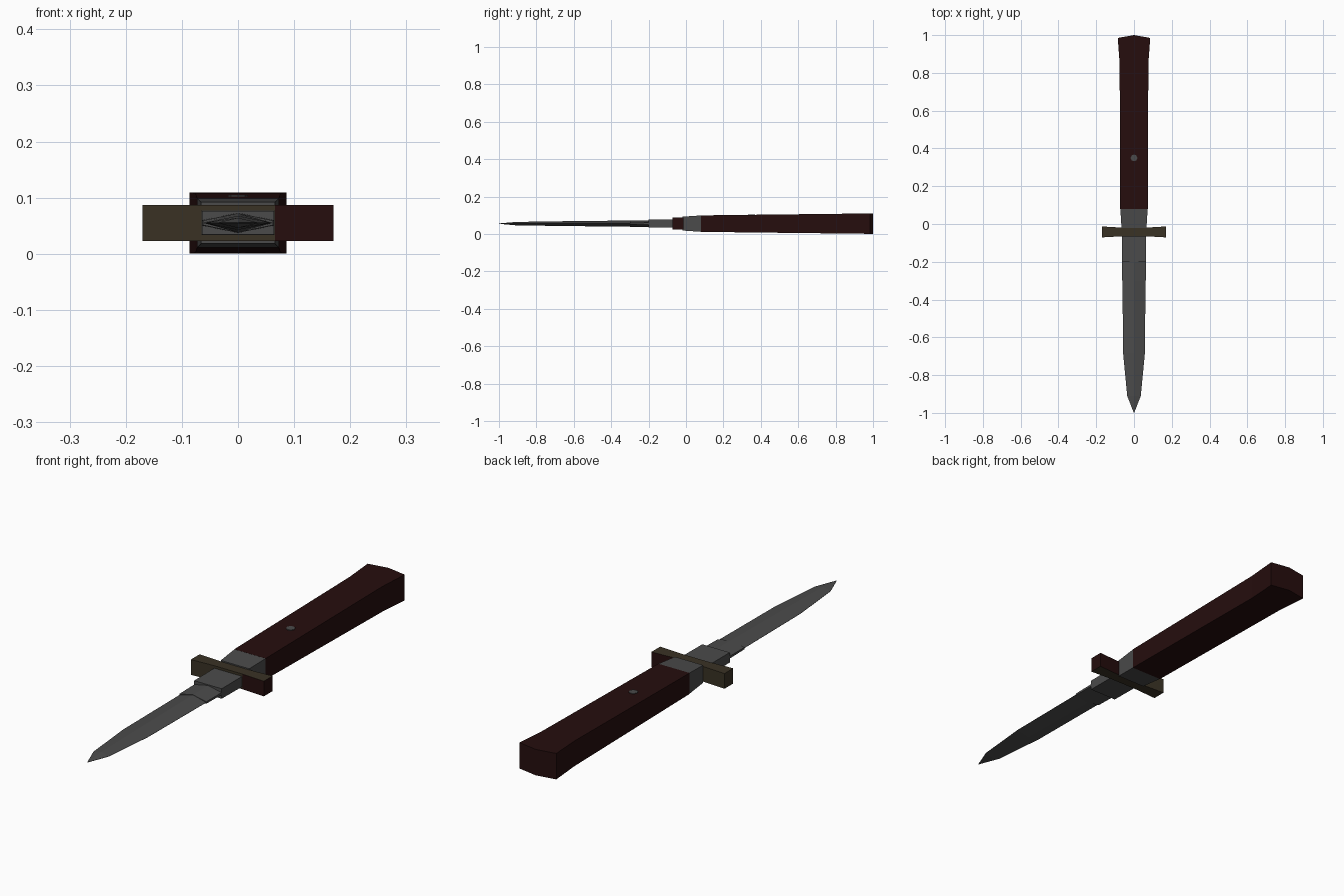
import bpy, bmesh, math

if "Cube" in bpy.data.objects:
    bpy.data.objects.remove(bpy.data.objects["Cube"])

ZC = 0.055  # height of the knife's centre plane


def material(name, rgb):
    m = bpy.data.materials.new(name)
    m.diffuse_color = (*rgb, 1)
    m.use_nodes = True
    m.node_tree.nodes["Principled BSDF"].inputs["Base Color"].default_value = m.diffuse_color
    return m


steel = material("grey steel", (0.07, 0.07, 0.07))
red = material("dark red", (0.019, 0.0042, 0.0042))
brass = material("dull brass", (0.042, 0.032, 0.018))


def loft(name, rings, mats):
    """Skin a list of equal-length rings and cap both ends."""
    bm = bmesh.new()
    loops = [[bm.verts.new(p) for p in ring] for ring in rings]
    n = len(loops[0])
    for a, b in zip(loops, loops[1:]):
        for i in range(n):
            j = (i + 1) % n
            bm.faces.new((a[i], a[j], b[j], b[i]))
    bm.faces.new(loops[0])
    bm.faces.new(loops[-1])
    bmesh.ops.remove_doubles(bm, verts=bm.verts, dist=1e-5)
    bmesh.ops.recalc_face_normals(bm, faces=bm.faces)
    me = bpy.data.meshes.new(name)
    bm.to_mesh(me)
    bm.free()
    ob = bpy.data.objects.new(name, me)
    bpy.context.collection.objects.link(ob)
    for m in mats:
        me.materials.append(m)
    return ob


def box_ring(y, w, h, bulge=0.0):
    """Rectangular section, with its middle pushed along y by bulge."""
    return [(x * w, y + (bulge if x == 0 else 0), ZC + z * h)
            for x, z in ((-1, -1), (0, -1), (1, -1), (1, 1), (0, 1), (-1, 1))]


def blade_ring(y, w, h, edge):
    """Diamond section with a blunt edge of half thickness edge."""
    return [(-w, y, ZC - edge), (0, y, ZC - h), (w, y, ZC - edge),
            (w, y, ZC + edge), (0, y, ZC + h), (-w, y, ZC + edge)]


# Grip, flaring to a shallow pointed butt
loft("grip", [box_ring(0.08, 0.073, 0.044), box_ring(0.85, 0.076, 0.053),
              box_ring(0.985, 0.086, 0.0545, 0.015)], [red])

# Collar between grip and guard
loft("collar", [box_ring(-0.02, 0.066, 0.037), box_ring(0.081, 0.0725, 0.0437)], [steel])

# Cross guard, thicker at the tips; one arm has red sides
guard_rings = []
for x, t in ((-0.17, 0.029), (-0.066, 0.023), (0.066, 0.023), (0.17, 0.029)):
    guard_rings.append([(x, -0.042 + s * t, ZC + u * 0.032)
                        for s, u in ((-1, -1), (1, -1), (1, 1), (-1, 1))])
guard = loft("cross_guard", guard_rings, [brass, red])
for f in guard.data.polygons:
    if f.center.x > 0.07 and abs(f.normal.z) < 0.5:
        f.material_index = 1

# Blade socket in front of the guard
loft("blade_socket", [box_ring(-0.2, 0.064, 0.021), box_ring(-0.01, 0.065, 0.022)], [steel])

# Blunt root of the blade
loft("blade_root", [blade_ring(-0.3, 0.0625, 0.017, 0.004),
                    blade_ring(-0.19, 0.0635, 0.018, 0.005)], [steel])

# Double-edged blade
loft("blade", [blade_ring(-1.0, 0.001, 0.001, 0.0005), blade_ring(-0.91, 0.036, 0.009, 0.0005),
               blade_ring(-0.68, 0.058, 0.0125, 0.0005),
               blade_ring(-0.29, 0.061, 0.0168, 0.0005)], [steel])

# Release button, round and slightly proud of the grip
top = ZC + 0.0475
loft("release_button", [[(0.018 * math.cos(a), 0.35 + 0.018 * math.sin(a), z)
                         for a in [math.tau * i / 8 for i in range(8)]]
                        for z in (top - 0.02, top + 0.002)], [steel])
